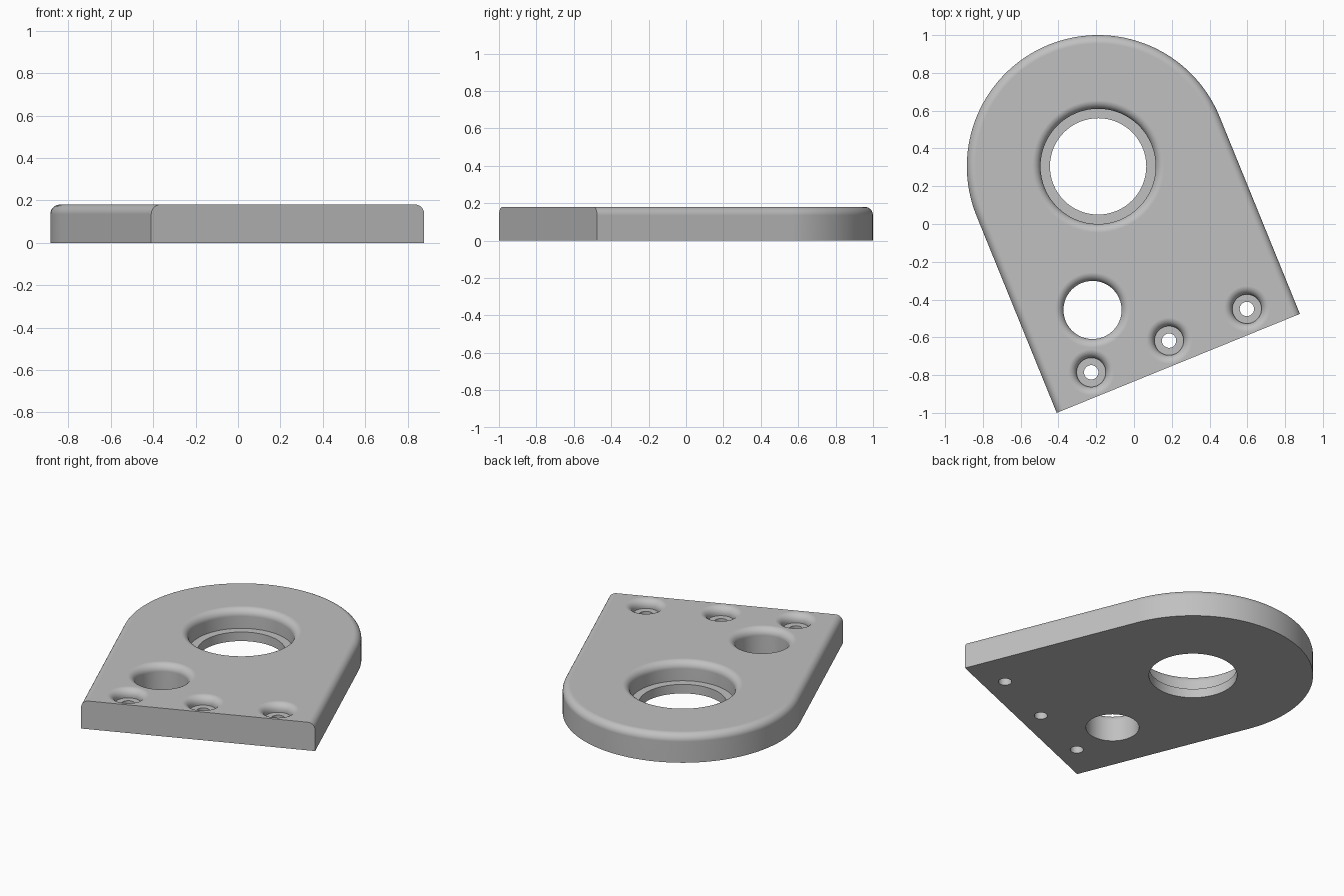
import bpy, bmesh
from math import sin, cos, pi, radians
from mathutils import Matrix

cube = bpy.data.objects.get("Cube")
if cube:
    bpy.data.objects.remove(cube, do_unlink=True)

HEIGHT = 0.18      # plate thickness
RADIUS = 0.695     # rounded end, also half the width
FILLET = 0.045     # rounding of the top edges
BASE = -1.126      # straight end, measured from the centre of the arc
PLACE = Matrix.Translation((-0.19, 0.305, 0)) @ Matrix.Rotation(radians(22.15), 4, 'Z')

grey = bpy.data.materials.new("light_grey")
grey.use_nodes = True
colour = (0.53, 0.53, 0.53, 1)
grey.diffuse_color = colour
grey.node_tree.nodes["Principled BSDF"].inputs["Base Color"].default_value = colour


def loft(name, rings):
    """Skin a stack of matching closed rings and cap both ends."""
    bm = bmesh.new()
    loops = [[bm.verts.new(p) for p in ring] for ring in rings]
    n = len(loops[0])
    for low, high in zip(loops, loops[1:]):
        for i in range(n):
            j = (i + 1) % n
            bm.faces.new((low[i], low[j], high[j], high[i]))
    bm.faces.new(loops[0][::-1])
    bm.faces.new(loops[-1])
    bmesh.ops.recalc_face_normals(bm, faces=bm.faces)
    mesh = bpy.data.meshes.new(name)
    bm.to_mesh(mesh)
    bm.free()
    mesh.materials.append(grey)
    obj = bpy.data.objects.new(name, mesh)
    bpy.context.collection.objects.link(obj)
    obj.matrix_world = PLACE
    return obj


def outline(r, z, steps=64):
    """Half-round end with two parallel sides running to the straight end."""
    arc = [(r * cos(pi * i / steps), r * sin(pi * i / steps), z) for i in range(steps + 1)]
    return arc + [(-r, BASE, z), (r, BASE, z)]


def circle(u, v, r, z, steps=64):
    return [(u + r * cos(2 * pi * i / steps), v + r * sin(2 * pi * i / steps), z)
            for i in range(steps)]


def quarter(steps=8):
    return [(cos(pi / 2 * i / steps), sin(pi / 2 * i / steps)) for i in range(steps + 1)]


# Plate with rounded top sides
plate = loft("mounting_plate", [outline(RADIUS, 0)] + [
    outline(RADIUS - FILLET + FILLET * c, HEIGHT - FILLET + FILLET * s) for c, s in quarter()])


def drill(u, v, bore, through=None, ledge=0):
    """Cut a hole with a flared mouth and an optional stepped bore."""
    profile = [(through or bore, -0.1)]
    if through:
        profile += [(through, ledge), (bore, ledge)]
    profile += [(bore + FILLET - FILLET * c, HEIGHT - FILLET + FILLET * s) for c, s in quarter()]
    profile.append((bore + FILLET, HEIGHT + 0.1))
    cutter = loft("hole_cutter", [circle(u, v, r, z) for r, z in profile])
    cutter.hide_render = True
    mod = plate.modifiers.new("hole", 'BOOLEAN')
    mod.operation = 'DIFFERENCE'
    mod.solver = 'EXACT'
    mod.object = cutter
    return cutter


# Stepped main bore, plain side hole and three screw holes
cutters = [drill(0, 0, 0.305, 0.255, 0.058), drill(-0.314, -0.693, 0.154)]
cutters += [drill(u, -0.996, 0.077, 0.038, 0.127) for u in (-0.445, 0, 0.445)]

# Bake the cuts and drop the cutters
bpy.context.view_layer.update()
cut = bpy.data.meshes.new_from_object(plate.evaluated_get(bpy.context.evaluated_depsgraph_get()))
plate.modifiers.clear()
plate.data = cut
for cutter in cutters:
    bpy.data.objects.remove(cutter, do_unlink=True)

# Smooth shading with crisp machined edges
bpy.ops.object.select_all(action='DESELECT')
plate.select_set(True)
bpy.context.view_layer.objects.active = plate
bpy.ops.object.shade_smooth_by_angle(angle=radians(30))
weighted = plate.modifiers.new("even_normals", 'WEIGHTED_NORMAL')
weighted.keep_sharp = True
